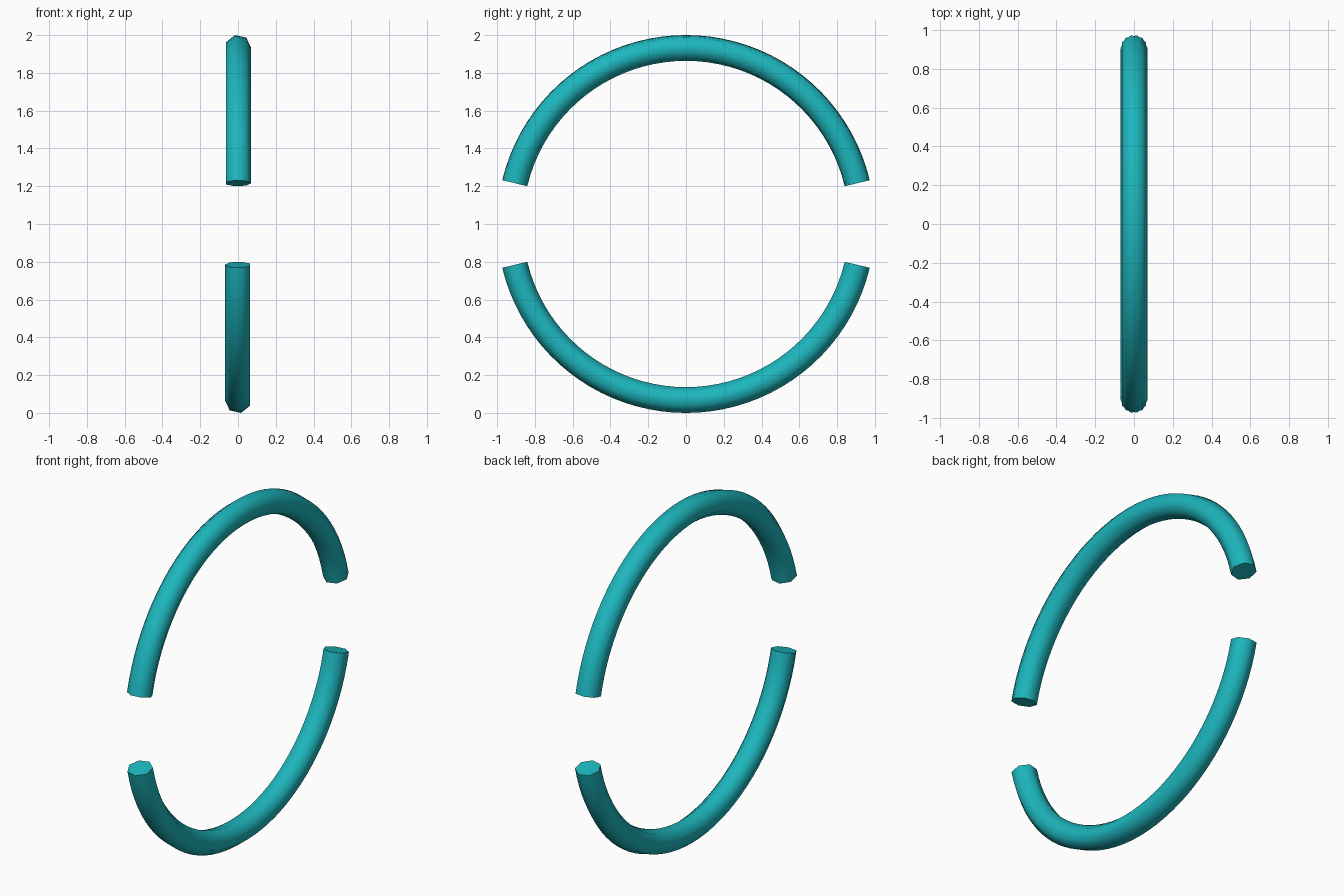
import bpy, bmesh, math

if "Cube" in bpy.data.objects:
    bpy.data.objects.remove(bpy.data.objects["Cube"])

RING_R = 0.9318                 # tube centreline radius
TUBE_R = 0.07                   # seven-sided tube
SIDES, STEPS = 7, 40
START = math.radians(13.4)      # half of the gap between the arcs

teal = bpy.data.materials.new("teal")
teal.diffuse_color = (0.012, 0.47, 0.51, 1)
teal.use_nodes = True
teal.node_tree.nodes["Principled BSDF"].inputs["Base Color"].default_value = teal.diffuse_color


def arc(name, flip):
    """Half ring in the YZ plane; flip = -1 turns it half a turn about y."""
    bm = bmesh.new()
    rings = []
    for i in range(STEPS + 1):
        a = START + (math.pi - 2 * START) * i / STEPS
        ring = []
        for j in range(SIDES):
            t = 2 * math.pi * j / SIDES
            r = RING_R + TUBE_R * math.sin(t)
            ring.append(bm.verts.new((flip * TUBE_R * math.cos(t),
                                      r * math.cos(a),
                                      1 + flip * r * math.sin(a))))
        rings.append(ring)
    # tube walls
    for p, q in zip(rings, rings[1:]):
        for j in range(SIDES):
            k = (j + 1) % SIDES
            bm.faces.new((p[j], p[k], q[k], q[j]))
    # end caps
    bm.faces.new(rings[0])
    bm.faces.new(rings[-1])
    bmesh.ops.recalc_face_normals(bm, faces=bm.faces)
    mesh = bpy.data.meshes.new(name)
    bm.to_mesh(mesh)
    bm.free()
    mesh.materials.append(teal)
    ob = bpy.data.objects.new(name, mesh)
    bpy.context.collection.objects.link(ob)
    # smooth tube, crisp caps
    bpy.ops.object.select_all(action='DESELECT')
    ob.select_set(True)
    bpy.context.view_layer.objects.active = ob
    bpy.ops.object.shade_smooth_by_angle(angle=math.radians(60))


arc("upper_arc", 1)
arc("lower_arc", -1)
